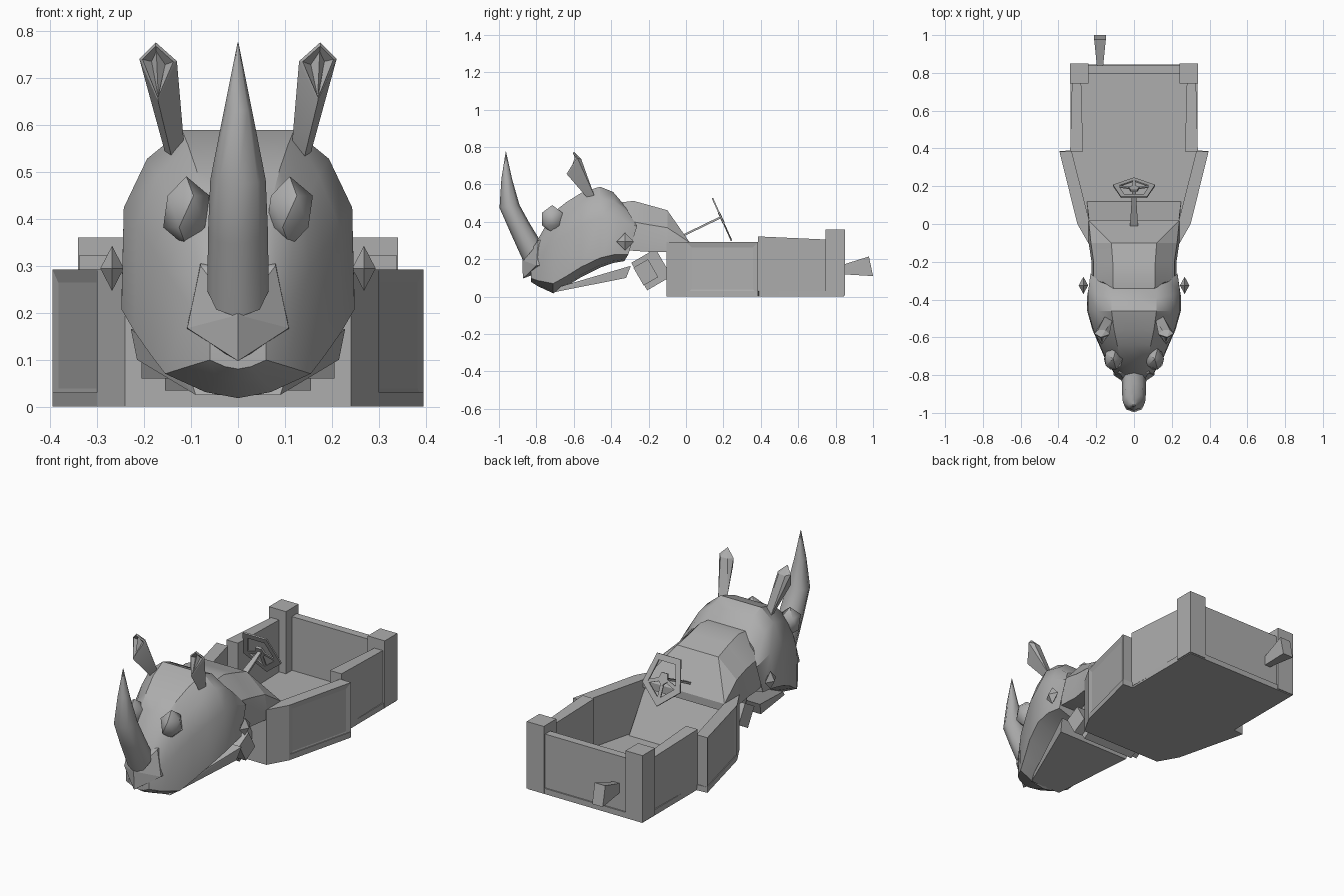
import bpy, bmesh, math
from mathutils import Matrix, Vector

cube = bpy.data.objects.get("Cube")
if cube:
    bpy.data.objects.remove(cube, do_unlink=True)

grey = bpy.data.materials.new("plain grey")
grey.use_nodes = True
grey.diffuse_color = (0.42, 0.42, 0.42, 1)
grey.node_tree.nodes["Principled BSDF"].inputs["Base Color"].default_value = grey.diffuse_color


def finish(name, bm, smooth=30):
    bmesh.ops.recalc_face_normals(bm, faces=bm.faces)
    me = bpy.data.meshes.new(name)
    bm.to_mesh(me)
    bm.free()
    ob = bpy.data.objects.new(name, me)
    bpy.context.collection.objects.link(ob)
    me.materials.append(grey)
    if smooth:
        bpy.ops.object.select_all(action='DESELECT')
        ob.select_set(True)
        bpy.context.view_layer.objects.active = ob
        bpy.ops.object.shade_smooth_by_angle(angle=math.radians(smooth))
    return ob


def flip(pts):
    return [(-x, y, z) for x, y, z in pts]


def hull(name, pts, smooth=0):
    bm = bmesh.new()
    for p in pts:
        bm.verts.new(p)
    res = bmesh.ops.convex_hull(bm, input=bm.verts)
    bmesh.ops.delete(bm, geom=[v for v in bm.verts if not v.link_faces], context='VERTS')
    bmesh.ops.dissolve_limit(bm, angle_limit=0.02, verts=bm.verts, edges=bm.edges)
    return finish(name, bm, smooth)


def loft(name, rings, smooth=30):
    bm = bmesh.new()
    loops = [[bm.verts.new(p) for p in r] for r in rings]
    n = len(loops[0])
    for a, b in zip(loops, loops[1:]):
        for i in range(n):
            j = (i + 1) % n
            bm.faces.new((a[i], a[j], b[j], b[i]))
    bm.faces.new(loops[0])
    bm.faces.new(loops[-1])
    return finish(name, bm, smooth)


def prism(name, outline, z0, z1, panel=0):
    """Extrude a plan outline; optionally recess its broad outer side."""
    bm = bmesh.new()
    base = bm.faces.new([bm.verts.new((x, y, z0)) for x, y in outline])
    up = bmesh.ops.extrude_face_region(bm, geom=[base])["geom"]
    for v in up:
        if isinstance(v, bmesh.types.BMVert):
            v.co.z = z1
    bmesh.ops.recalc_face_normals(bm, faces=bm.faces)
    if panel:
        side = [f for f in bm.faces if f.normal.x * f.calc_center_median().x > 0.2
                and abs(f.normal.x) > 0.9 and f.calc_area() > 0.05]
        bmesh.ops.inset_region(bm, faces=side, thickness=0.04, depth=-panel)
    return finish(name, bm, 0)


def box(name, x0, x1, y0, y1, z0, z1):
    return prism(name, [(x0, y0), (x1, y0), (x1, y1), (x0, y1)], z0, z1)


def section(profile, y, w, top, low, bulge=0):
    """Symmetric ring from a half profile of width and height fractions."""
    half = [(x * w, y + bulge * (1 - abs(2 * h - 1)), low + h * (top - low)) for x, h in profile]
    return half + [(-x, a, z) for x, a, z in reversed(half) if x > 0]


# Cart floor and rear wall
plan = [(0.24, -0.105), (0.30, 0), (0.395, 0.385), (0.335, 0.39), (0.335, 0.845)]
prism("cart_floor", plan + [(-x, y) for x, y in reversed(plan)], 0, 0.03)
box("rear_wall", -0.25, 0.25, 0.795, 0.838, 0.01, 0.315)
box("front_bulkhead", -0.24, 0.24, -0.105, -0.06, 0.005, 0.25)

# Paired cart parts
for s, side in ((1, "left"), (-1, "right")):
    wall = [(0.24, -0.105), (0.30, 0), (0.395, 0.385), (0.33, 0.385), (0.235, 0.01), (0.19, -0.1)]
    prism(side + "_front_wall", [(s * x, y) for x, y in wall], 0.01, 0.292, 0.006)
    rear = [(0.338, 0.385), (0.328, 0.76), (0.28, 0.76), (0.27, 0.385)]
    hull(side + "_rear_wall", [(s * x, y, z) for x, y in rear for z in (0.01, 0.322 if y < 0.5 else 0.305)])
    box(side + "_rear_post", s * 0.24, s * 0.34, 0.745, 0.85, 0.005, 0.36)

# Dash cover between neck and cart, with the ramp inside the cart
arch = [(0.5, 1), (0.95, 0.58), (1, 0.25), (1, 0)]
cover = section(arch, -0.1, 0.24, 0.462, 0.24)
lip = [(0.24, 0.02, 0.29), (0.12, 0, 0.3), (0.24, 0.02, 0.25)]
hull("dash_cover", cover + lip + flip(lip), 30)
ramp = [(0.235, -0.06, 0.26), (0.235, 0, 0.26), (0.25, 0.12, 0.03), (0.235, -0.06, 0.03)]
hull("dash_ramp", ramp + flip(ramp))

# Neck
loft("neck", [section(arch, y, w, t, b) for y, w, t, b in (
    (-0.38, 0.215, 0.50, 0.26), (-0.28, 0.225, 0.512, 0.245),
    (-0.20, 0.225, 0.49, 0.24), (-0.10, 0.24, 0.462, 0.24))])


# Tilted hinge blocks under the neck
def tilted_block(name, w, y, z, ly, lz):
    bm = bmesh.new()
    place = Matrix.Translation((0, y, z)) @ Matrix.Rotation(math.radians(30), 4, 'X')
    bmesh.ops.create_cube(bm, size=1, matrix=place @ Matrix.Diagonal((w, ly, lz, 1)))
    return finish(name, bm, 0)


tilted_block("hinge_block", 0.31, -0.185, 0.145, 0.15, 0.17)
tilted_block("hinge_axle", 0.41, -0.215, 0.13, 0.09, 0.11)

# Head
skull = [(0, 1), (0.48, 1), (0.78, 0.86), (0.98, 0.62), (1, 0.12), (0.45, 0.03), (0, 0)]
loft("head", [section(skull, *r) for r in (
    (-0.33, 0.235, 0.49, 0.19, 0.09), (-0.39, 0.248, 0.56, 0.18, 0.04),
    (-0.46, 0.248, 0.588, 0.155), (-0.56, 0.22, 0.555, 0.105),
    (-0.64, 0.185, 0.505, 0.055), (-0.71, 0.155, 0.45, 0.018),
    (-0.79, 0.105, 0.31, 0.055), (-0.83, 0.06, 0.24, 0.08))], 35)

# Beak-like nose and lower jaw
nose = [(0, -0.872, 0.097), (0.108, -0.80, 0.167), (0.08, -0.79, 0.30),
        (0, -0.875, 0.195), (0.11, -0.70, 0.16), (0.08, -0.70, 0.33)]
hull("nose", nose + flip(nose))
jaw = [(0.09, -0.70, 0.025), (0.10, -0.67, 0.055), (0.215, -0.32, 0.10), (0.228, -0.295, 0.165)]
hull("lower_jaw", jaw + flip(jaw))

# Horn: rings between a front line and a rear line
rings = []
for fy, fz, by, bz, w in ((-0.87, 0.19, -0.78, 0.30, 0.065), (-0.94, 0.345, -0.835, 0.39, 0.064),
                          (-0.997, 0.475, -0.89, 0.49, 0.059), (-0.987, 0.63, -0.93, 0.63, 0.03),
                          (-0.964, 0.775, -0.962, 0.775, 0.001)):
    f, b = Vector((0, fy, fz)), Vector((0, by, bz))
    turns = [math.tau * i / 8 for i in range(8)]
    rings.append([(f + b) / 2 + (f - b) / 2 * math.cos(t) + Vector((w * math.sin(t), 0, 0)) for t in turns])
loft("horn", rings, 50)

# Eyes, ears and cheek studs
for s, side in ((1, "left"), (-1, "right")):
    bm = bmesh.new()
    bmesh.ops.create_icosphere(bm, subdivisions=1, radius=1, matrix=Matrix.Translation(
        (s * 0.11, -0.715, 0.415)) @ Matrix.Diagonal((0.055, 0.065, 0.075, 1)))
    finish(side + "_eye", bm, 45)

    rim = [(0.13, -0.585, 0.735), (0.175, -0.60, 0.775), (0.21, -0.58, 0.74), (0.17, -0.633, 0.65)]
    back = [(0.15, -0.563, 0.735), (0.19, -0.56, 0.735), (0.14, -0.525, 0.525),
            (0.115, -0.51, 0.56), (0.155, -0.49, 0.54)]
    bm = bmesh.new()
    verts = [bm.verts.new((s * x, y, z)) for x, y, z in rim + back]
    opening = set(verts[:4])
    bmesh.ops.convex_hull(bm, input=verts)
    bmesh.ops.recalc_face_normals(bm, faces=bm.faces)
    cup = [f for f in bm.faces if set(f.verts) <= opening]
    bmesh.ops.inset_region(bm, faces=cup, thickness=0.009)
    bmesh.ops.inset_region(bm, faces=cup, thickness=0.008, depth=-0.02)
    finish(side + "_ear", bm, 20)

    c = Vector((s * 0.268, -0.325, 0.294))
    spikes = [Vector(d) for d in ((0.025, 0, 0), (0, 0.046, 0), (0, 0, 0.048))]
    hull(side + "_cheek_stud", [c + k * d for d in spikes for k in (1, -1)])

# Steering column, wheel, hub and spokes
low, high = Vector((0, -0.02, 0.325)), Vector((0, 0.187, 0.425))
tilt = Matrix.Translation(high) @ Matrix.Rotation(-1.149, 4, 'X')
hull("steering_column", [p + Vector((x, 0, z)) for p, r in ((low, 0.022), (high, 0.009))
                         for x in (r, -r) for z in (-0.006, 0.006)])


def pentagon(r, z):
    return [tilt @ Vector((r * 0.85 * math.cos(a), r * math.sin(a), z))
            for a in [math.pi / 2 + math.tau * i / 5 for i in range(5)]]


bm = bmesh.new()
tubes = [[bm.verts.new(p) for p in pentagon(r, z)]
         for r, z in ((0.138, -0.004), (0.138, 0.004), (0.10, 0.004), (0.10, -0.004))]
for k in range(4):
    a, b = tubes[k], tubes[(k + 1) % 4]
    for i in range(5):
        j = (i + 1) % 5
        bm.faces.new((a[i], a[j], b[j], b[i]))
finish("steering_wheel", bm, 0)
hull("steering_hub", pentagon(0.035, -0.006) + pentagon(0.035, 0.006))
for i in (0, 1, 4):
    mid, rimpt = pentagon(0.02, 0)[i], pentagon(0.11, 0)[i]
    across = (tilt.to_3x3() @ Vector((0, 0, 1))).cross(rimpt - mid).normalized() * 0.009
    thick = tilt.to_3x3() @ Vector((0, 0, 0.003))
    hull("steering_spoke", [p + k * across + m * thick for p in (mid, rimpt)
                            for k in (1, -1) for m in (1, -1)])

# Flared exhaust on the rear wall
pipe = [(0.016, 0.83, 0.12), (0.016, 0.83, 0.168), (0.031, 0.978, 0.215), (0.031, 1.0, 0.11)]
hull("exhaust", [(k * x - 0.18, y, z) for x, y, z in pipe for k in (1, -1)])
